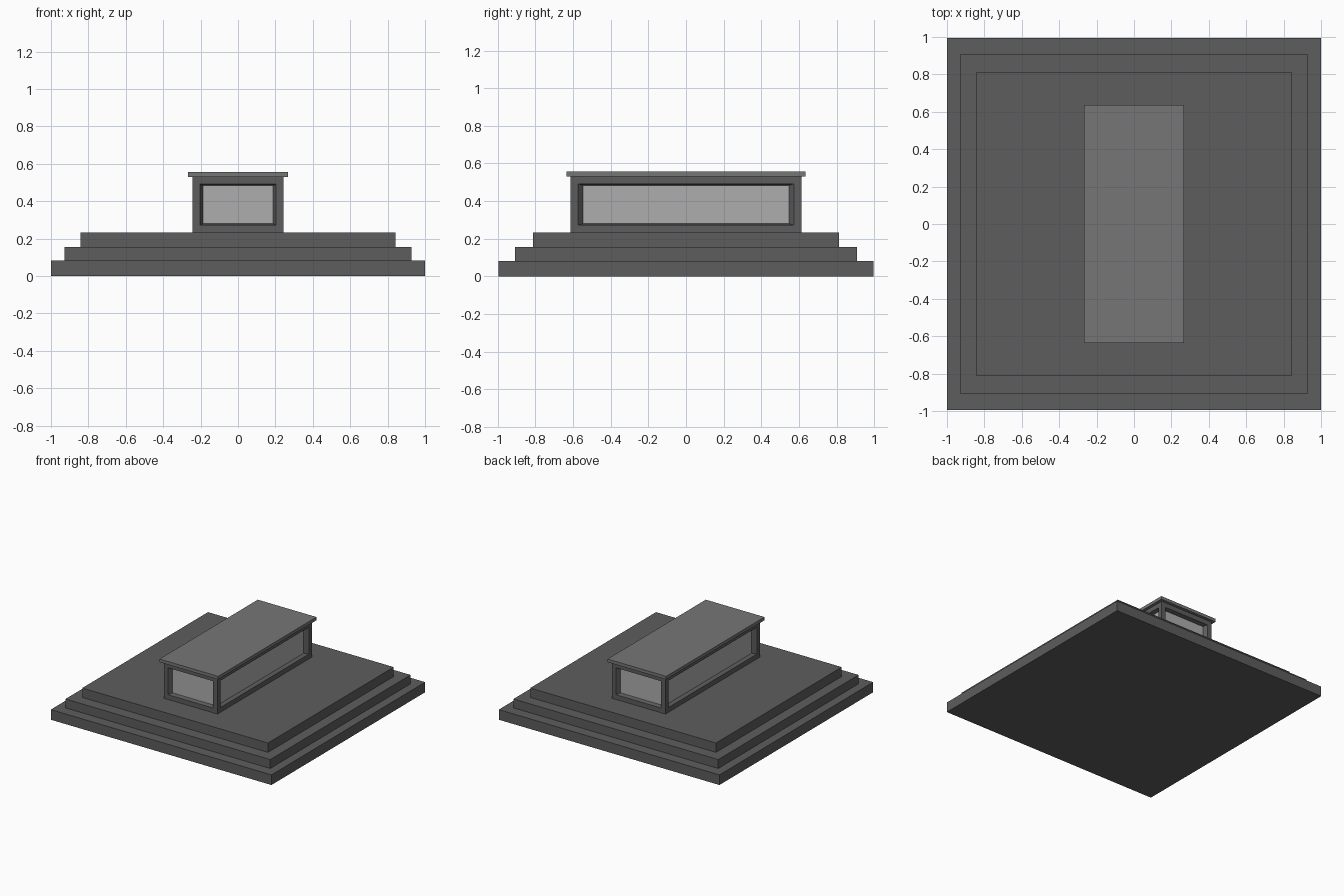
import bpy, bmesh
from mathutils import Vector

if "Cube" in bpy.data.objects:
    bpy.data.objects.remove(bpy.data.objects["Cube"])


def material(name, v):
    m = bpy.data.materials.new(name)
    m.diffuse_color = (v, v, v, 1)
    m.use_nodes = True
    m.node_tree.nodes["Principled BSDF"].inputs["Base Color"].default_value = m.diffuse_color
    return m


STONE = material("dark_stone", 0.11)
ROOF = material("roof_grey", 0.18)
GLASS = material("pale_glass", 0.42)


def box(name, hx, hy, z0, z1, mat, edit=None):
    """Box centred on the z axis, with an optional bmesh edit."""
    bm = bmesh.new()
    bmesh.ops.create_cube(bm, size=2)
    for v in bm.verts:
        v.co = Vector((v.co.x * hx, v.co.y * hy, z1 if v.co.z > 0 else z0))
    me = bpy.data.meshes.new(name)
    me.materials.append(mat)
    if edit:
        me.materials.append(GLASS)
        edit(bm)
    bm.to_mesh(me)
    bm.free()
    ob = bpy.data.objects.new(name, me)
    bpy.context.collection.objects.link(ob)
    return ob


def recess_windows(bm):
    """Frame each wall, then sink a slightly tapered pane into it."""
    bm.normal_update()
    walls = [f for f in bm.faces if abs(f.normal.z) < 0.5]
    bmesh.ops.inset_individual(bm, faces=walls, thickness=0.039, use_even_offset=True)
    panes = bmesh.ops.extrude_discrete_faces(bm, faces=walls)["faces"]
    bm.normal_update()
    for f in panes:
        n, c = f.normal.copy(), f.calc_center_median()
        scale = Vector((0.92, 0.952, 0.92))
        for v in f.verts:
            v.co = c + (v.co - c) * scale - n * 0.03
        f.material_index = 1


# Stepped base
box("lower_step", 1.0, 0.995, 0, 0.083, STONE)
box("middle_step", 0.928, 0.908, 0.083, 0.156, STONE)
box("upper_step", 0.842, 0.814, 0.156, 0.233, STONE)

# Glazed chamber and roof slab
box("chamber", 0.243, 0.613, 0.233, 0.531, STONE, recess_windows)
box("roof_slab", 0.266, 0.636, 0.531, 0.557, ROOF)
